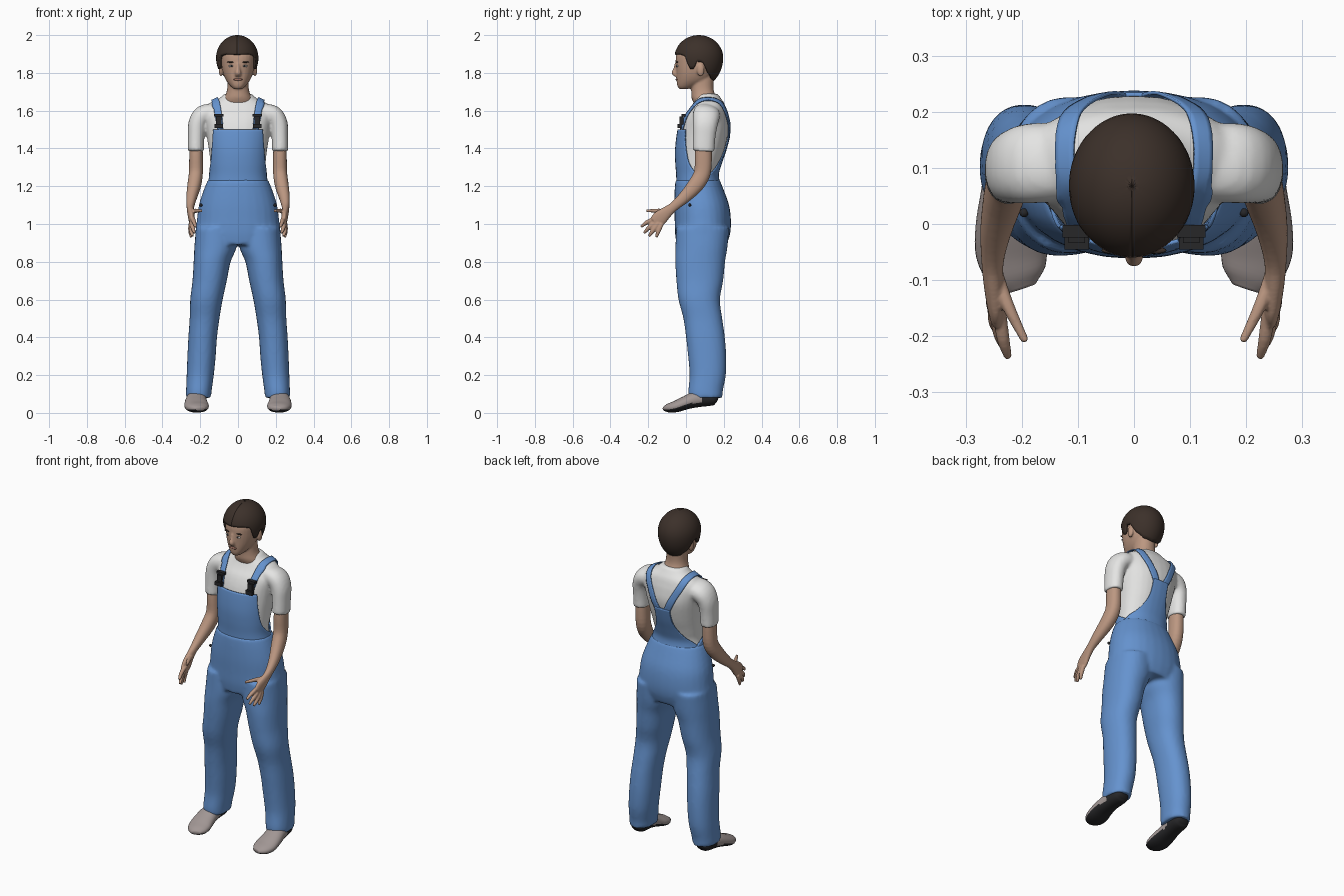
import bpy, bmesh, math
from mathutils import Vector

if "Cube" in bpy.data.objects:
    bpy.data.objects.remove(bpy.data.objects["Cube"])


def material(name, r, g, b):
    m = bpy.data.materials.new(name)
    m.use_nodes = True
    m.diffuse_color = (r, g, b, 1)
    m.node_tree.nodes["Principled BSDF"].inputs["Base Color"].default_value = (r, g, b, 1)
    return m


DENIM = material("denim blue", 0.13, 0.29, 0.62)
WHITE = material("shirt white", 0.78, 0.78, 0.77)
SKIN = material("skin", 0.50, 0.31, 0.22)
HAIR = material("dark brown hair", 0.045, 0.03, 0.023)
SHOE = material("shoe grey", 0.36, 0.31, 0.30)
BLACK = material("sole black", 0.02, 0.02, 0.022)
LIP = material("lip", 0.34, 0.16, 0.12)
EYE = material("eye white", 0.6, 0.57, 0.54)
SIDES = (("left", 1), ("right", -1))


def smooth_rows(rows, k=4):
    """Catmull-Rom interpolation of rows of numbers."""
    out = []
    for i in range(len(rows) - 1):
        p = [rows[max(0, min(len(rows) - 1, i + j))] for j in (-1, 0, 1, 2)]
        for s in range(k):
            t = s / k
            out.append([b + t * (c - a) / 2 + t * t * (a - 2.5 * b + 2 * c - d / 2)
                        + t ** 3 * (3 * (b - c) + d - a) / 2 for a, b, c, d in zip(*p)])
    return out + [list(rows[-1])]


def oval(angle, power=2.2):
    c, s = math.cos(angle), math.sin(angle)
    return (math.copysign(abs(c) ** (2 / power), c), math.copysign(abs(s) ** (2 / power), s))


def loft(bm, rows, flat=True, n=28, side=1):
    """Closed skin over oval rings; a row is x, y, z and two radii."""
    rows = smooth_rows([(side * r[0], *r[1:]) for r in rows])
    rings = []
    for i, (x, y, z, a, b) in enumerate(rows):
        u, v = Vector((1, 0, 0)), Vector((0, 1, 0))
        if not flat:
            t = Vector(rows[min(i + 1, len(rows) - 1)][:3]) - Vector(rows[max(i - 1, 0)][:3])
            t.normalize()
            u = (u - t * u.dot(t)).normalized()
            v = t.cross(u)
        ring = []
        for j in range(n):
            c, s = oval(math.tau * j / n)
            ring.append(bm.verts.new(Vector((x, y, z)) + u * a * c + v * b * s))
        rings.append(ring)
    for r, q in zip(rings, rings[1:]):
        for j in range(n):
            bm.faces.new((r[j], r[(j + 1) % n], q[(j + 1) % n], q[j]))
    bm.faces.new(rings[0])
    bm.faces.new(rings[-1])


def finish(bm, name, *mats, smooth=True):
    bmesh.ops.recalc_face_normals(bm, faces=bm.faces)
    me = bpy.data.meshes.new(name)
    for f in bm.faces:
        f.smooth = smooth
    bm.to_mesh(me)
    bm.free()
    for m in mats:
        me.materials.append(m)
    ob = bpy.data.objects.new(name, me)
    bpy.context.collection.objects.link(ob)
    return ob


def blend(ob, voxel, repeat):
    """Fuse overlapping pieces into one smooth skin."""
    r = ob.modifiers.new("fuse", 'REMESH')
    r.mode, r.voxel_size, r.use_smooth_shade = 'VOXEL', voxel, True
    s = ob.modifiers.new("soften", 'SMOOTH')
    s.factor, s.iterations = 0.5, repeat


def sheet(name, grid, mat, thick, target=None, offset=1):
    bm = bmesh.new()
    vs = [[bm.verts.new(p) for p in row] for row in grid]
    for r, q in zip(vs, vs[1:]):
        for j in range(len(r) - 1):
            bm.faces.new((r[j], r[j + 1], q[j + 1], q[j]))
    ob = finish(bm, name, mat)
    if target:
        w = ob.modifiers.new("cling", 'SHRINKWRAP')
        w.target, w.wrap_mode, w.offset = target, 'ABOVE_SURFACE', 0.005
    s = ob.modifiers.new("thickness", 'SOLIDIFY')
    s.thickness, s.offset = thick, offset
    return ob


def blob(bm, pos, size):
    ret = bmesh.ops.create_uvsphere(bm, u_segments=16, v_segments=10, radius=1)
    for v in ret["verts"]:
        v.co = Vector(pos) + Vector([c * s for c, s in zip(v.co, size)])


def spans(rows):
    """Rows of height, half width, front and back into loft rows."""
    return [(0, (f + b) / 2, z, w, (b - f) / 2) for z, w, f, b in rows]


# Shirt: torso and short sleeves
TORSO = spans([(1.15, .165, -.04, .19), (1.25, .142, -.04, .162), (1.32, .146, -.045, .178),
               (1.4, .155, -.046, .205), (1.5, .17, -.033, .228), (1.57, .186, -.008, .222),
               (1.61, .18, .02, .212), (1.64, .15, .038, .202), (1.665, .1, .048, .185),
               (1.69, .072, .058, .168)])
bm = bmesh.new()
loft(bm, TORSO)
for _, s in SIDES:
    loft(bm, [(.13, .11, 1.585, .05, .07), (.185, .108, 1.575, .052, .072), (.215, .102, 1.53, .048, .066),
              (.222, .096, 1.46, .044, .06), (.223, .093, 1.385, .043, .058)], flat=False, side=s)
shirt = finish(bm, "shirt", WHITE)
blend(shirt, 0.009, 4)

# Trousers: hips and two legs
bm = bmesh.new()
loft(bm, spans([(1.235, .159, -.056, .178), (1.18, .182, -.06, .2), (1.1, .207, -.062, .228),
                (1.02, .218, -.06, .238), (.95, .225, -.058, .234), (.89, .2, -.05, .215)]))
for _, s in SIDES:
    loft(bm, [(.115, .088, .98, .108, .14), (.119, .082, .88, .112, .138), (.137, .075, .8, .098, .132),
              (.15, .073, .7, .091, .124), (.167, .07, .6, .086, .11), (.177, .089, .5, .079, .103),
              (.187, .103, .4, .076, .103), (.193, .112, .3, .075, .101), (.2, .115, .2, .072, .096),
              (.207, .104, .12, .068, .092), (.209, .103, .08, .067, .09)], side=s)
trousers = finish(bm, "trousers", DENIM)
blend(trousers, 0.01, 5)


def panel(name, rows, facing):
    """Cloth panel over the torso; a row is height and half angle."""
    torso, grid = smooth_rows(TORSO, 8), []
    for z, half in smooth_rows(rows):
        _, y, _, a, b = min(torso, key=lambda r: abs(r[2] - z))
        line = []
        for j in range(25):
            ang = math.radians(facing + half * (j / 12 - 1))
            c, s = oval(ang)
            line.append((c * (a + .01), y + s * (b + .01), z))
        grid.append(line)
    return sheet(name, grid, DENIM, 0.007, shirt)


panel("front_bib", [(1.5, 45), (1.44, 51), (1.38, 58), (1.32, 68), (1.27, 88), (1.23, 115), (1.2, 125)], -90)
panel("back_panel", [(1.47, 15), (1.41, 16), (1.35, 22), (1.29, 40), (1.25, 65), (1.2, 85)], 90)

for label, s in SIDES:
    # Shoulder strap
    path = [Vector(p) for p in smooth_rows([
        (.1 * s, -.035, 1.505), (.106 * s, 0, 1.58), (.12 * s, .045, 1.65), (.128 * s, .1, 1.67),
        (.122 * s, .16, 1.655), (.1 * s, .205, 1.6), (.065 * s, .23, 1.53), (.028 * s, .235, 1.45)], 6)]
    grid = []
    for i, p in enumerate(path):
        t = (path[min(i + 1, len(path) - 1)] - path[max(i - 1, 0)]).normalized()
        across = (Vector((1, 0, 0)) - t * t.x).normalized()
        grid.append([p + across * k * .01 for k in (-2, -1, 0, 1, 2)])
    sheet(label + "_strap", grid, DENIM, 0.006, shirt, 1)

    # Buckle: two bars joined by a clasp
    bm = bmesh.new()
    for z, w, h in ((1.575, .05, .014), (1.548, .03, .04), (1.518, .044, .022)):
        ret = bmesh.ops.create_cube(bm, size=1)
        for v in ret["verts"]:
            v.co = (s * .102 + v.co.x * w, -.026 + (z - 1.54) * .38 + v.co.y * .022, z + v.co.z * h)
    finish(bm, label + "_buckle", BLACK, smooth=False)

    # Side button
    bm = bmesh.new()
    blob(bm, (s * .196, .02, 1.1), (.008, .008, .008))
    finish(bm, label + "_button", BLACK)

    # Arm, palm, thumb and fingers
    bm = bmesh.new()
    loft(bm, [(.222, .093, 1.45, .034, .04), (.222, .092, 1.36, .036, .045), (.223, .086, 1.27, .037, .044),
              (.232, .05, 1.205, .036, .042), (.246, -.01, 1.14, .028, .032), (.252, -.065, 1.092, .02, .025),
              (.25, -.105, 1.06, .018, .032), (.246, -.14, 1.03, .016, .04), (.245, -.165, 1.008, .011, .033)],
         flat=False, side=s)
    for finger in ([(.24, -.155, 1.03), (.233, -.205, 1.01), (.224, -.238, .985)],
                   [(.245, -.15, 1.015), (.24, -.195, .982), (.23, -.222, .952)],
                   [(.249, -.145, 1.005), (.248, -.175, .965), (.24, -.196, .935)],
                   [(.251, -.13, 1.0), (.252, -.146, .962), (.248, -.157, .93)],
                   [(.245, -.09, 1.065), (.225, -.145, 1.07), (.193, -.21, 1.07)]):
        loft(bm, [(*p, r, r) for p, r in zip(finger, (.0125, .0115, .007))], flat=False, n=12, side=s)
    blend(finish(bm, label + "_arm", SKIN), 0.004, 3)

    # Shoe with dark sole and heel
    bm = bmesh.new()
    loft(bm, [(x, y, (lo + hi) / 2, w, (hi - lo) / 2) for y, x, lo, hi, w in (
        (.168, .213, .055, .085, .025), (.145, .214, .04, .11, .045), (.06, .22, .03, .115, .052),
        (0, .222, .018, .09, .06), (-.05, .218, .004, .066, .064), (-.09, .208, .002, .05, .052),
        (-.115, .2, .012, .034, .026))], flat=False, side=s)
    bm.normal_update()
    bmesh.ops.recalc_face_normals(bm, faces=bm.faces)
    for f in bm.faces:
        f.material_index = int(f.normal.z < -.35 or f.calc_center_median().y > .085)
    finish(bm, label + "_shoe", SHOE, BLACK)

# Head with neck, nose and ears
bm = bmesh.new()
loft(bm, spans([(1.63, .085, .045, .17), (1.665, .074, .03, .165), (1.695, .062, .028, .15),
                (1.73, .056, .026, .145), (1.79, .055, .02, .15)]))
loft(bm, spans([(1.715, .022, -.036, .01), (1.73, .04, -.046, .06), (1.76, .063, -.05, .12),
                (1.8, .08, -.052, .15), (1.85, .089, -.055, .17), (1.9, .092, -.05, .172),
                (1.95, .078, -.02, .15), (1.975, .04, .03, .1)]))
loft(bm, [(0, -.05, 1.85, .008, .01), (0, -.055, 1.825, .01, .012), (0, -.06, 1.8, .016, .017),
          (0, -.052, 1.782, .016, .012)], n=16)
for _, s in SIDES:
    blob(bm, (s * .09, .078, 1.815), (.012, .02, .034))
blend(finish(bm, "head", SKIN), 0.006, 3)

# Eyes, eyebrows and lips
for label, s in SIDES:
    for part, mat, x, y, z, size in (("eye", EYE, .036, -.046, 1.836, (.014, .006, .006)),
                                     ("iris", BLACK, .035, -.049, 1.836, (.006, .005, .006)),
                                     ("eyebrow", HAIR, .038, -.047, 1.857, (.02, .006, .004))):
        bm = bmesh.new()
        blob(bm, (s * x, y, z), size)
        finish(bm, label + "_" + part, mat)
bm = bmesh.new()
blob(bm, (0, -.047, 1.765), (.024, .008, .007))
finish(bm, "lips", LIP)

# Hair: dome down to a hairline that changes round the head
HAIRLINE = [(0, 1.897), (35, 1.9), (55, 1.89), (67, 1.82), (77, 1.82), (85, 1.86), (100, 1.855),
            (115, 1.8), (140, 1.765), (180, 1.755)]


def hairline(deg):
    for (a, z), (b, w) in zip(HAIRLINE, HAIRLINE[1:]):
        if deg <= b:
            return z + (w - z) * (deg - a) / (b - a)
    return HAIRLINE[-1][1]


grid = []
for i in range(97):
    th = math.tau * i / 96
    d = hairline(min(math.degrees(th), 360 - math.degrees(th))) - 1.88
    limit = math.acos(d / (.12 if d > 0 else .155))
    column = []
    for j in range(17):
        phi = limit * max(j, .02) / 16
        c, r = math.cos(phi), math.sin(phi)
        column.append((-.004 + .112 * r * math.sin(th), .068 - .129 * r * math.cos(th),
                       1.88 + c * (.12 if c > 0 else .155)))
    grid.append(column)
sheet("hair", grid, HAIR, 0.014, None, -1)
